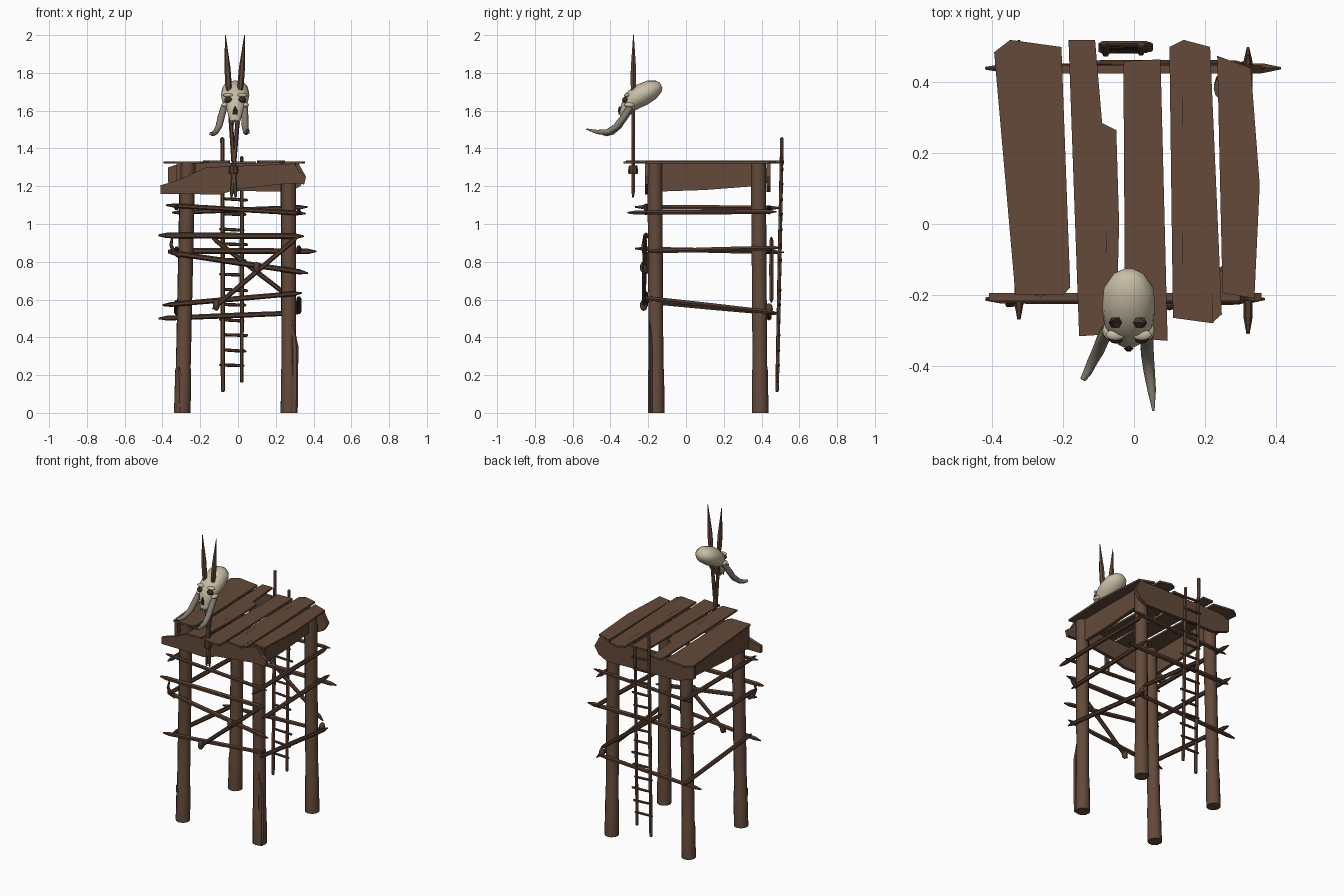
import bpy, bmesh, math
from mathutils import Vector

if "Cube" in bpy.data.objects:
    bpy.data.objects.remove(bpy.data.objects["Cube"])


def material(name, rgb):
    m = bpy.data.materials.new(name)
    m.diffuse_color = (*rgb, 1)
    m.use_nodes = True
    m.node_tree.nodes["Principled BSDF"].inputs["Base Color"].default_value = m.diffuse_color
    return m


WOOD = material("brown wood", (0.125, 0.068, 0.042))
DARK = material("dark wood", (0.088, 0.045, 0.028))
BONE = material("bone", (0.58, 0.51, 0.38))
TUSK = material("grey tusk", (0.23, 0.20, 0.155))
HOLE = material("dark socket", (0.045, 0.026, 0.018))


def finish(name, bm, mat, smooth=None):
    bmesh.ops.recalc_face_normals(bm, faces=bm.faces)
    me = bpy.data.meshes.new(name)
    bm.to_mesh(me)
    bm.free()
    ob = bpy.data.objects.new(name, me)
    bpy.context.collection.objects.link(ob)
    me.materials.append(mat)
    if smooth:
        bpy.ops.object.select_all(action='DESELECT')
        ob.select_set(True)
        bpy.context.view_layer.objects.active = ob
        bpy.ops.object.shade_smooth_by_angle(angle=math.radians(smooth))
    return ob


def tube(name, pts, radii, mat, sides=6, smooth=40):
    """Loft rings along a path; a radius may be a number or (rx, rn)."""
    bm = bmesh.new()
    P = [Vector(p) for p in pts]
    rings = []
    for i, p in enumerate(P):
        t = (P[min(i + 1, len(P) - 1)] - P[max(i - 1, 0)]).normalized()
        ref = Vector((1, 0, 0)) if abs(t.x) < 0.75 else Vector((0, 0, 1))
        u = (ref - t * ref.dot(t)).normalized()
        v = t.cross(u)
        r = radii[i]
        ru, rv = r if isinstance(r, tuple) else (r, r)
        rings.append([bm.verts.new(p + u * ru * math.cos(a) + v * rv * math.sin(a))
                      for a in (2 * math.pi * k / sides for k in range(sides))])
    for a, b in zip(rings, rings[1:]):
        for k in range(sides):
            bm.faces.new((a[k], a[(k + 1) % sides], b[(k + 1) % sides], b[k]))
    bm.faces.new(rings[0])
    bm.faces.new(rings[-1])
    return finish(name, bm, mat, smooth)


def stick(name, a, b, r=0.012, mat=DARK, tip=0.06):
    """Branch with whittled points at both ends."""
    a, b = Vector(a), Vector(b)
    pts = [a.lerp(b, t) for t in (0, tip, 0.5, 1 - tip, 1)]
    return tube(name, pts, [r * .35, r, r * 1.1, r, r * .25], mat)


def board(name, outline, to3d, depth, mat=WOOD):
    """Flat outline extruded by the depth vector."""
    bm = bmesh.new()
    f = bm.faces.new([bm.verts.new(to3d(*p)) for p in outline])
    g = bmesh.ops.extrude_face_region(bm, geom=[f])
    vs = [e for e in g["geom"] if isinstance(e, bmesh.types.BMVert)]
    bmesh.ops.translate(bm, verts=vs, vec=Vector(depth))
    return finish(name, bm, mat)


def ball(name, loc, size, mat):
    bm = bmesh.new()
    bmesh.ops.create_uvsphere(bm, u_segments=12, v_segments=8, radius=1)
    for v in bm.verts:
        v.co = Vector(loc) + Vector([c * s for c, s in zip(v.co, size)])
    return finish(name, bm, mat, 60)


# Legs: bottom (x, y), top (x, y)
for n, b, t in (("front_left_leg", (-.295, -.157), (-.265, -.165)),
                ("front_right_leg", (.27, -.157), (.268, -.165)),
                ("back_left_leg", (-.295, .393), (-.268, .383)),
                ("back_right_leg", (.27, .393), (.265, .383))):
    B, T = Vector((*b, 0)), Vector((*t, 1.322))
    tube(n, [B, B.lerp(T, .17), B.lerp(T, .18), B.lerp(T, .6), T],
         [.044, .042, .039, .039, .040], WOOD, 12)
# Split slabs on the front legs
for n, x, y, z in (("left_leg_splinter", -.30, -.19, .24), ("right_leg_splinter", .30, -.187, .5)):
    tube(n, [(x, y, 0), (x, y, z * .7), (x - .015, y - .004, z)],
         [(.016, .01), (.02, .011), (.004, .004)], WOOD, 6)

# Beams under the deck
front = [(-.41, 1.16), (-.41, 1.205), (-.31, 1.235), (-.17, 1.30), (.30, 1.32), (.325, 1.275),
         (.36, 1.25), (.35, 1.21), (.27, 1.215), (.0, 1.185), (-.10, 1.155), (-.30, 1.16)]
board("front_beam", front, lambda x, z: (x, -.217, z), (0, .022, 0))
back = [(-.37, 1.22), (-.37, 1.30), (-.30, 1.322), (.32, 1.322), (.36, 1.25), (.33, 1.2), (.27, 1.17), (-.25, 1.18)]
board("back_beam", back, lambda x, z: (x, .425, z), (0, .022, 0))
side = [(-.2, 1.17), (-.2, 1.32), (.42, 1.32), (.44, 1.22), (.36, 1.20), (.1, 1.18)]
board("left_beam", side, lambda y, z: (-.325, y, z), (.022, 0, 0))
board("right_beam", side, lambda y, z: (.255, y, z), (.022, 0, 0))

# Deck planks
planks = [
    [(-.395, .485), (-.35, .52), (-.205, .50), (-.18, -.18), (-.20, -.20), (-.335, -.20)],
    [(-.185, .52), (-.11, .52), (-.09, .285), (-.05, .265), (-.042, 0), (-.05, -.31), (-.155, -.317)],
    [(-.03, .46), (.075, .465), (.095, -.33), (-.025, -.32)],
    [(.10, .50), (.14, .52), (.215, .50), (.248, -.255), (.22, -.28), (.11, -.265)],
    [(.235, .475), (.33, .44), (.355, .11), (.34, -.21), (.25, -.195)]]
for i, p in enumerate(planks):
    z = 1.32 + .003 * (i % 2)
    board(f"deck_plank_{i + 1}", p, lambda x, y, z=z: (x, y, z), (0, 0, .012))
# Cracks in the planks
for i, (x, y0, y1) in enumerate(((.137, .28, .40), (.137, -.11, .02), (.222, -.28, -.17), (-.078, -.08, 0))):
    board(f"deck_crack_{i + 1}", [(x - .002, y0), (x + .002, y0), (x, y1)],
          lambda x, y: (x, y, 1.3325), (0, 0, .003), HOLE)

# Cross bars: front, back, then sides
F, K = -.212, .44
for i, (x0, z0, x1, z1, y, r) in enumerate((
        (-.38, 1.10, .36, 1.055, F, .012), (-.42, .94, .35, .935, F, .015),
        (-.37, .85, .37, .74, F, .014), (-.40, .57, .34, .635, F, .013),
        (-.35, 1.06, .37, 1.09, K, .012), (-.37, .858, .415, .855, K, .015),
        (-.42, .50, .33, .53, K, .013))):
    stick(f"{'front' if y < 0 else 'back'}_bar_{i + 1}", (x0, y, z0), (x1, y, z1), r)
for i, (x, y0, z0, y1, z1) in enumerate((
        (.322, -.31, 1.06, .48, 1.065), (.322, -.20, .855, .50, .875), (.322, -.23, .61, .48, .53),
        (-.325, -.27, 1.09, .50, 1.085), (-.325, -.27, .87, .52, .85), (-.325, -.22, .59, .50, .525))):
    stick(f"{'right' if x > 0 else 'left'}_bar_{i + 1}", (x, y0, z0), (x, y1, z1), .013)
stick("front_brace", (-.135, F - .012, .55), (.32, F - .005, .935), .012)
stick("back_brace", (-.14, K + .012, .93), (.31, K + .012, .585), .012)
for i, p in enumerate(((.10, F - .012, .77), (-.115, F - .012, .57), (.31, K, .55))):
    ball(f"brace_knot_{i + 1}", p, (.018, .02, .03), DARK)
tube("hooked_twig", [(-.31, F, .83), (-.34, F - .01, .85), (-.355, F - .015, .89), (-.345, F - .01, .945)],
     [.013, .012, .009, .004], DARK)

# Ladder on the back
stick("ladder_left_rail", (-.08, .482, .11), (-.083, .508, 1.46), .011, WOOD, .005)
stick("ladder_right_rail", (.02, .484, .16), (.02, .506, 1.36), .010, WOOD, .005)
for i in range(14):
    z = .25 + .08 * i
    w = .012 * (i % 3)
    stick(f"ladder_rung_{i + 1}", (-.10 + w, .484 + .02 * z, z + .004),
          (.035 + w * .8, .484 + .02 * z, z - .004 * (i % 2)), .008)

# Two crossed spears carrying the skull
for n, x0, x1 in (("left_spear", -.012, -.067), ("right_spear", -.035, .035)):
    a, b = Vector((x0, -.28, 1.14)), Vector((x1, -.278, 2.0))
    tube(n, [a, a.lerp(b, .04), a.lerp(b, .65), a.lerp(b, .70), a.lerp(b, .80), b],
         [.005, .011, .012, .017, .016, .002], WOOD)
tube("spear_binding", [(-.024, -.28, 1.265), (-.024, -.28, 1.28), (-.024, -.28, 1.31)],
     [.024, .027, .022], DARK, 8)

# Skull, lofted from the back of the head down to the snout
C = -.015
path = [(-.132, 1.735, .02, .015), (-.145, 1.728, .045, .034), (-.18, 1.712, .07, .053),
        (-.235, 1.684, .075, .060), (-.28, 1.655, .070, .054), (-.303, 1.625, .052, .042),
        (-.322, 1.59, .040, .030), (-.335, 1.545, .027, .016)]
tube("skull", [(C, y, z) for y, z, _, _ in path], [(a, b) for _, _, a, b in path], BONE, 16, 60)
tube("nose_hole", [(C, -.35, 1.622), (C, -.352, 1.60), (C, -.352, 1.58)],
     [(.003, .006), (.012, .009), (.014, .006)], HOLE)
for s, n in ((-1, "left"), (1, "right")):
    ball(n + "_eye_socket", (C + s * .036, -.322, 1.657), (.022, .016, .016), HOLE)
    ball(n + "_cheekbone", (C + s * .055, -.30, 1.63), (.018, .028, .013), BONE)
    ball(n + "_brow", (C + s * .037, -.313, 1.682), (.028, .016, .010), BONE)
    for k in (.008, .022):
        x = C + s * k
        tube(n + "_tooth", [(x, -.335, 1.56), (x, -.342, 1.525)], [.007, .002], BONE)

# Tusks
tube("left_tusk", [(-.072, -.295, 1.625), (-.088, -.325, 1.57), (-.10, -.355, 1.52),
                   (-.118, -.39, 1.487), (-.132, -.42, 1.476), (-.145, -.44, 1.478)],
     [.018, .019, .018, .015, .012, .008], TUSK, 10, 60)
tube("right_tusk", [(.034, -.295, 1.62), (.036, -.33, 1.565), (.038, -.37, 1.515),
                    (.043, -.415, 1.487), (.05, -.47, 1.487), (.055, -.528, 1.503)],
     [.018, .019, .018, .016, .012, .003], TUSK, 10, 60)
